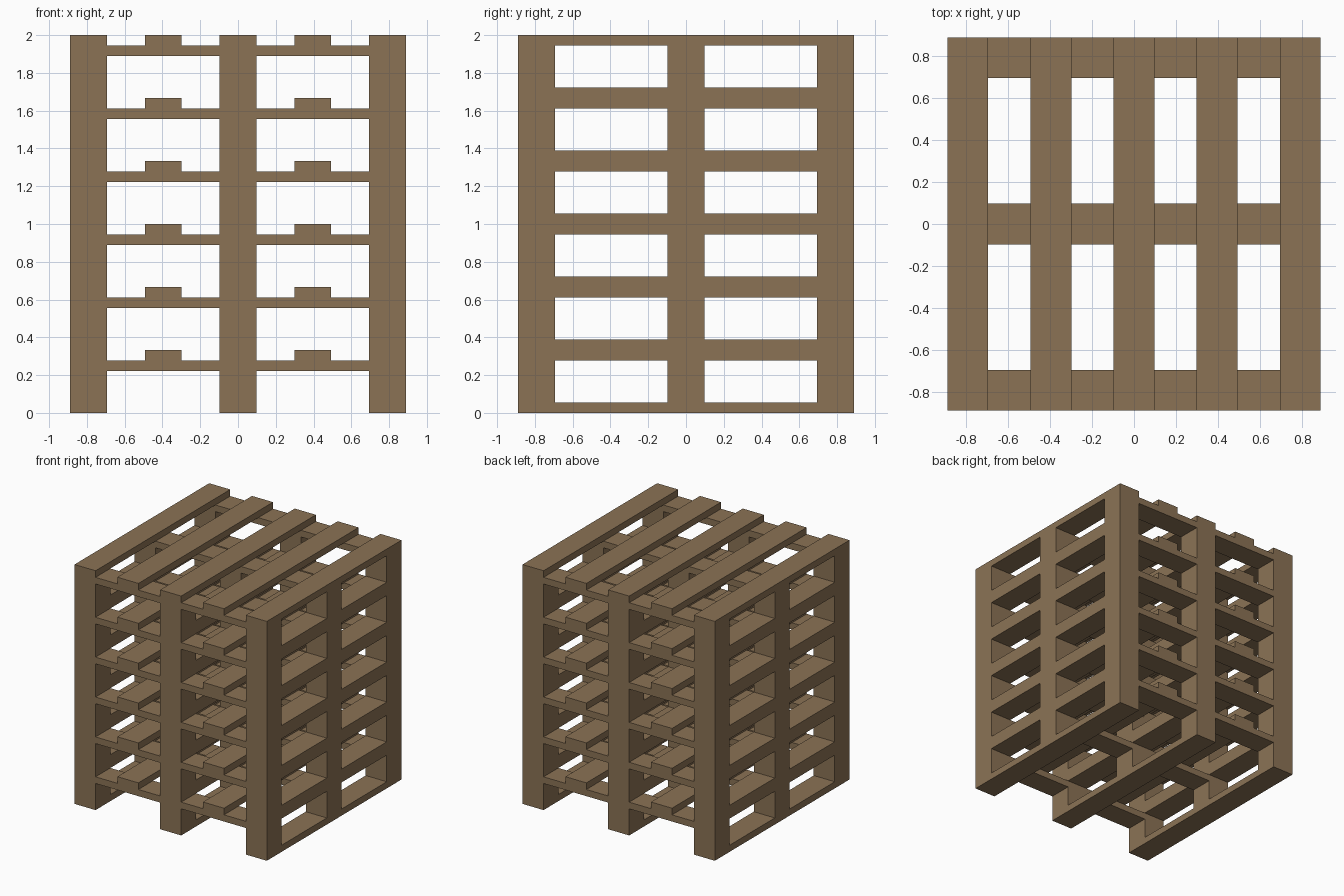
import bpy
import bmesh
from mathutils import Matrix, Vector

cube = bpy.data.objects.get("Cube")
if cube:
    bpy.data.objects.remove(cube)

wood = bpy.data.materials.new("brown_wood")
wood.use_nodes = True
colour = (0.258, 0.171, 0.091, 1)
wood.diffuse_color = colour
shader = wood.node_tree.nodes["Principled BSDF"]
shader.inputs["Base Color"].default_value = colour
shader.inputs["Roughness"].default_value = 0.9

# Pallet proportions
COUNT = 6
PITCH = 2 / COUNT                # height of one pallet
BOARD = PITCH / 6                # board thickness
BLOCK = PITCH / 2                # block height
SIZE = 16 / 9                    # pallet length and width
WIDTH = 3.5 / 18                 # board and block width
EDGE = (SIZE - WIDTH) / 2        # centre of an outer board
THREE = [-EDGE, 0, EDGE]
FIVE = [-EDGE, -EDGE / 2, 0, EDGE / 2, EDGE]


def boxes_mesh(name, centres, size, z):
    """One mesh of equal boxes standing on height z."""
    bm = bmesh.new()
    for x, y in centres:
        place = Matrix.Translation((x, y, z + size[2] / 2))
        bmesh.ops.create_cube(bm, size=1, matrix=place @ Matrix.Diagonal(Vector((*size, 1))))
    mesh = bpy.data.meshes.new(name)
    bm.to_mesh(mesh)
    bm.free()
    mesh.materials.append(wood)
    return mesh


# Parts of one pallet, from the ground up
parts = [
    boxes_mesh("bottom_runners", [(x, 0) for x in THREE], (WIDTH, SIZE, BOARD), 0),
    boxes_mesh("spacer_blocks", [(x, y) for x in THREE for y in THREE],
               (WIDTH, WIDTH, BLOCK), BOARD),
    boxes_mesh("cross_boards", [(0, y) for y in THREE], (SIZE, WIDTH, BOARD), BOARD + BLOCK),
    boxes_mesh("deck_boards", [(x, 0) for x in FIVE], (WIDTH, SIZE, BOARD), PITCH - BOARD),
]

# Stack of identical pallets sharing the part meshes
for level in range(COUNT):
    for mesh in parts:
        obj = bpy.data.objects.new(f"pallet_{level + 1}_{mesh.name}", mesh)
        obj.location.z = level * PITCH
        bpy.context.collection.objects.link(obj)
